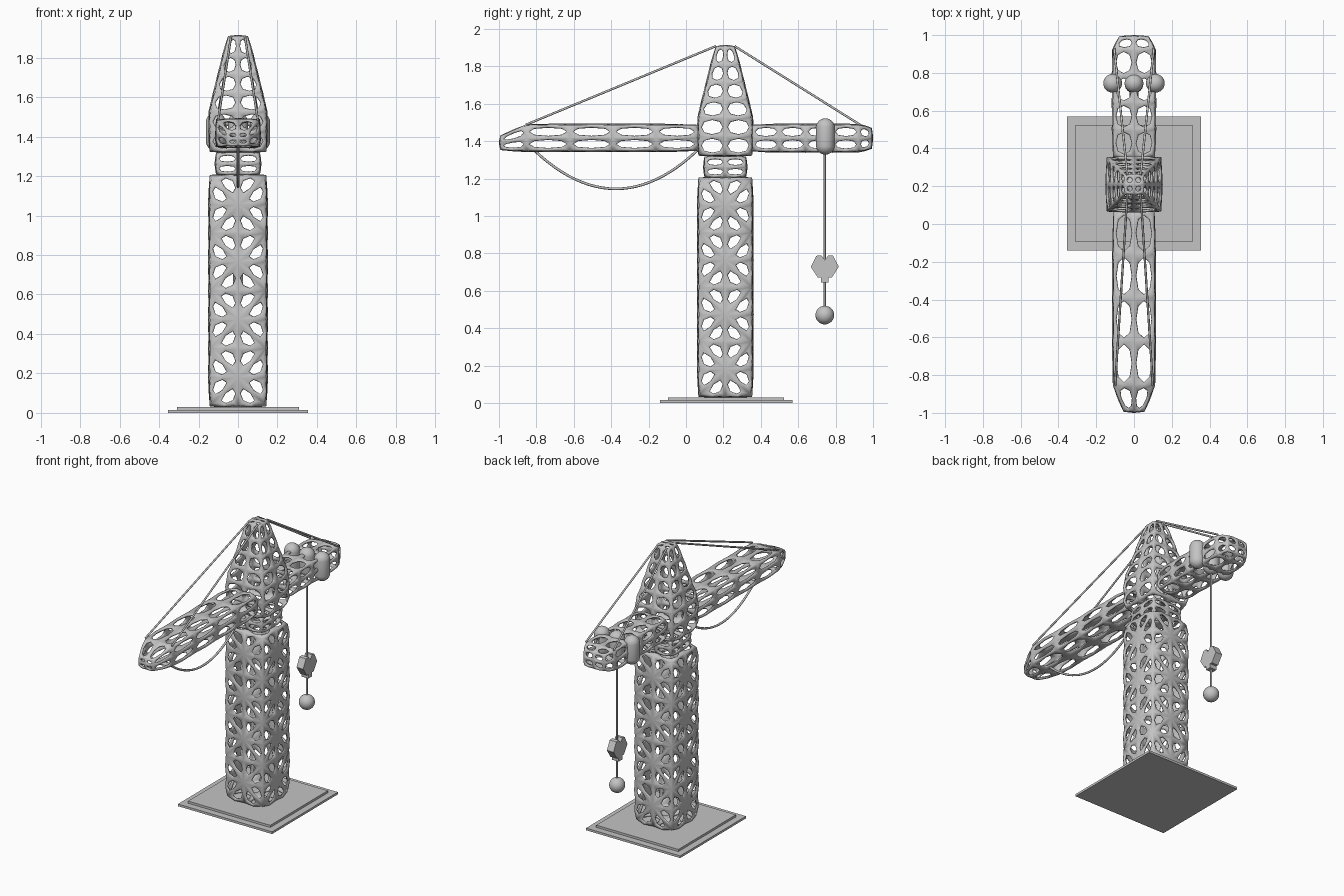
import bpy, bmesh
from mathutils import Vector

cube = bpy.data.objects.get("Cube")
if cube:
    bpy.data.objects.remove(cube, do_unlink=True)

grey = bpy.data.materials.new("plain_grey")
grey.use_nodes = True
colour = (0.55, 0.55, 0.55, 1)
grey.diffuse_color = colour
grey.node_tree.nodes["Principled BSDF"].inputs["Base Color"].default_value = colour

CY = 0.21        # tower axis in y
BAR = 0.027      # lattice bar size before rounding


def add(name, bm, smooth=False):
    bmesh.ops.recalc_face_normals(bm, faces=bm.faces)
    mesh = bpy.data.meshes.new(name)
    for f in bm.faces:
        f.smooth = smooth
    bm.to_mesh(mesh)
    bm.free()
    mesh.materials.append(grey)
    ob = bpy.data.objects.new(name, mesh)
    bpy.context.collection.objects.link(ob)
    return ob


def lattice(name, rings, place, braced=False, bar=BAR):
    """Loft of split rectangles turned into rounded bars.
    Each ring is (position, half width, low, high)."""
    around = [(-1, 0), (0, 0), (1, 0), (1, .5), (1, 1), (0, 1), (-1, 1), (-1, .5)]
    bm = bmesh.new()
    rows = []
    for pos, half, lo, hi in rings:
        rows.append([bm.verts.new(place(pos, u * half, lo + (hi - lo) * v)) for u, v in around])
    for i in range(len(rows) - 1):
        for k in range(8):
            n = (k + 1) % 8
            a, b, c, d = rows[i][k], rows[i][n], rows[i + 1][n], rows[i + 1][k]
            if not braced:
                bm.faces.new((a, b, c, d))
            elif (i + k) % 2 == 0:
                bm.faces.new((a, b, c))
                bm.faces.new((a, c, d))
            else:
                bm.faces.new((a, b, d))
                bm.faces.new((b, c, d))
    # cross-shaped end frames
    for row in (rows[0], rows[-1]):
        mid = bm.verts.new((row[3].co + row[7].co) / 2)
        for k in range(0, 8, 2):
            bm.faces.new((mid, row[k - 1], row[k], row[k + 1]))
    ob = add(name, bm, True)
    wire = ob.modifiers.new("bars", 'WIREFRAME')
    wire.thickness = bar
    wire.offset = 0
    wire.use_even_offset = True
    sub = ob.modifiers.new("round", 'SUBSURF')
    sub.levels = sub.render_levels = 1
    return ob


def upright(pos, u, v):
    return Vector((u, CY + v, pos))


def lengthwise(pos, u, v):
    return Vector((u, pos, v))


def square(z, h):
    return (z, h, -h, h)


def box(name, centre, size):
    bm = bmesh.new()
    bmesh.ops.create_cube(bm, size=1)
    for v in bm.verts:
        v.co = Vector(centre) + Vector(a * b for a, b in zip(v.co, size))
    return add(name, bm)


def ball(name, centre, radius, stretch=0.0):
    bm = bmesh.new()
    bmesh.ops.create_uvsphere(bm, u_segments=24, v_segments=15, radius=radius)
    for v in bm.verts:
        v.co.z += stretch if v.co.z > 0 else -stretch
        v.co += Vector(centre)
    return add(name, bm, True)


def cable(name, points, radius):
    curve = bpy.data.curves.new(name, 'CURVE')
    curve.dimensions = '3D'
    curve.bevel_depth = radius
    curve.bevel_resolution = 2
    curve.use_fill_caps = True
    line = curve.splines.new('POLY')
    line.points.add(len(points) - 1)
    for p, co in zip(line.points, points):
        p.co = (*co, 1)
    curve.materials.append(grey)
    ob = bpy.data.objects.new(name, curve)
    bpy.context.collection.objects.link(ob)
    bpy.ops.object.select_all(action='DESELECT')
    ob.select_set(True)
    bpy.context.view_layer.objects.active = ob
    bpy.ops.object.convert(target='MESH')


# stepped base
box("base_plate", (0, CY + .005, .0075), (.71, .71, .015))
box("base_step", (0, CY + .005, .0225), (.62, .62, .015))

# tower, neck and mast
lattice("tower", [square(.035 + i * .146, .141) for i in range(9)], upright, True)
lattice("neck", [square(z, .109) for z in (1.21, 1.262, 1.315)], upright)
mast = [square(z, .141) for z in (1.325, 1.425)]
mast += [square(1.525 + i * .095, .141 - i * .0235) for i in range(5)]
lattice("mast", mast, upright)

# long front jib and short rear jib
jib = [(-.99, .053, 1.356, 1.425), (-.855, .106, 1.351, 1.484)]
jib += [(y, .106, 1.351, 1.484) for y in (-.62, -.39, -.16, .065)]
lattice("front_jib", jib, lengthwise)
rear = [(y, .108, 1.348, 1.484) for y in (.355, .5, .64, .785, .925)]
rear.append((.99, .075, 1.362, 1.468))
lattice("rear_jib", rear, lengthwise)

# stay cables
for side, x in (("left", 1), ("right", -1)):
    cable(side + "_front_stay", [(x * .035, .16, 1.908), (x * .1, -.855, 1.488)], .006)
    cable(side + "_rear_stay", [(x * .035, .26, 1.908), (x * .105, .93, 1.488)], .006)

# slack cable below the front jib
sag = [(i / 12) for i in range(-12, 13)]
cable("slack_cable", [(0, -.375 + .435 * t, 1.145 + .205 * t * t) for t in sag], .007)

# counterweights
for name, x in (("left", .113), ("middle", 0), ("right", -.113)):
    ball(name + "_counterweight", (x, .745, 1.425), .05, .047)

# hoist line, hook block and ball
cable("hoist_line", [(0, .742, 1.36), (0, .742, .48)], .006)
half = [(.02, .643), (.02, .67), (.037, .67), (.075, .728), (.045, .787), (.02, .79)]
outline = half + [(0, .765)] + [(-y, z) for y, z in reversed(half)]
bm = bmesh.new()
face = bm.faces.new([bm.verts.new((-.025, .742 + y, z)) for y, z in outline])
out = bmesh.ops.extrude_face_region(bm, geom=[face])
moved = [g for g in out["geom"] if isinstance(g, bmesh.types.BMVert)]
bmesh.ops.translate(bm, verts=moved, vec=(.05, 0, 0))
add("hook_block", bm)
ball("hook_ball", (0, .742, .47), .05)
